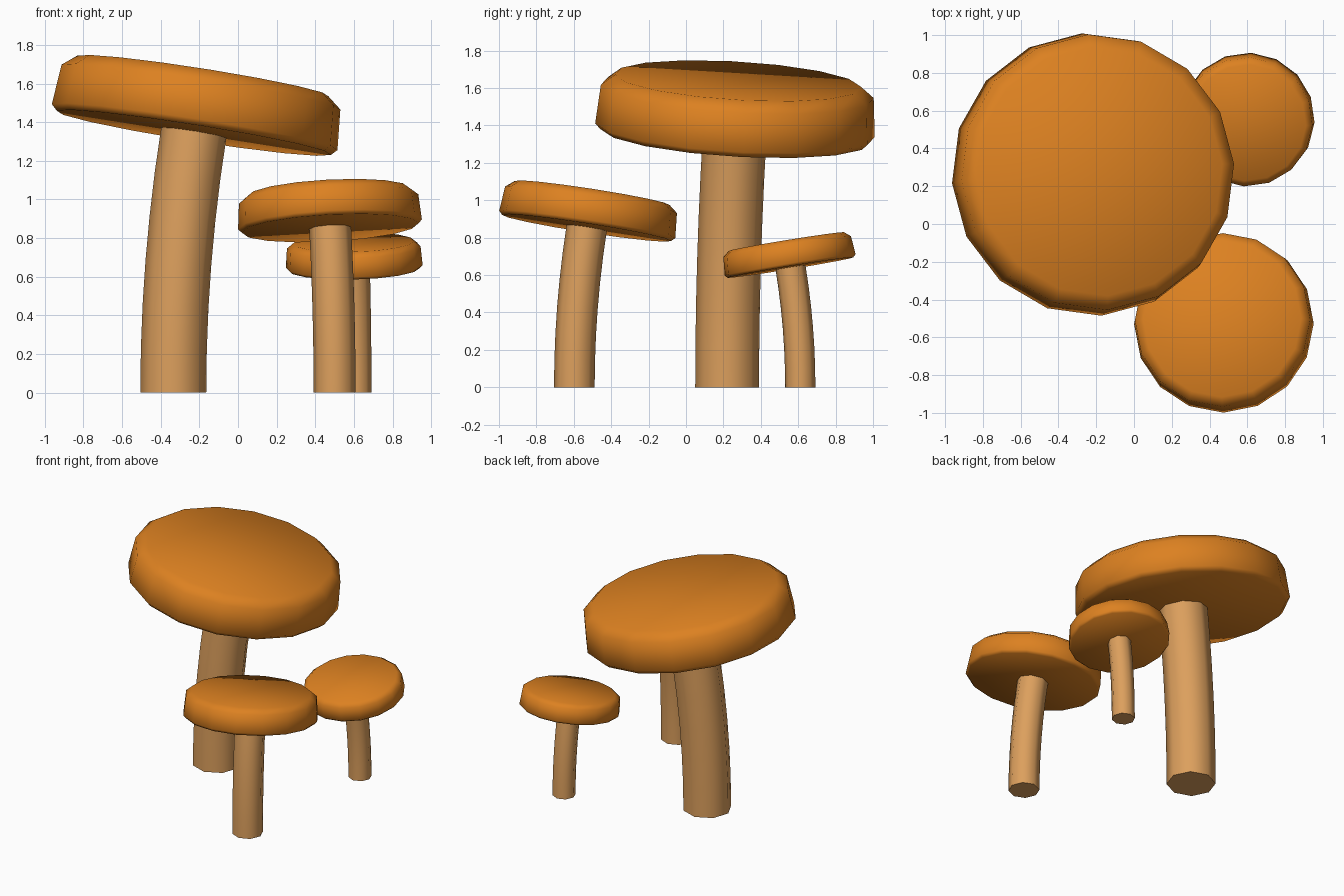
import bpy, bmesh, math
from mathutils import Vector

if "Cube" in bpy.data.objects:
    bpy.data.objects.remove(bpy.data.objects["Cube"])

def material(name, color):
    m = bpy.data.materials.new(name)
    m.diffuse_color = color
    m.use_nodes = True
    m.node_tree.nodes["Principled BSDF"].inputs["Base Color"].default_value = m.diffuse_color
    return m

CAP = material("cap_orange", (0.72, 0.22, 0.015, 1))
STEM = material("stem_tan", (0.72, 0.35, 0.11, 1))
UP = Vector((0, 0, 1))

def lathe(name, rings, sides, twist, mat, angle):
    """Loft circles given as (centre, axis, radius) and close both ends."""
    bm = bmesh.new()
    loops = []
    for centre, axis, r in rings:
        q = UP.rotation_difference(axis)
        angles = [twist + math.tau * i / sides for i in range(sides)]
        loops.append([bm.verts.new(centre + q @ Vector((r * math.cos(a), r * math.sin(a), 0)))
                      for a in angles])
    for a, b in zip(loops, loops[1:]):
        for i in range(sides):
            j = (i + 1) % sides
            bm.faces.new((a[i], a[j], b[j], b[i]))
    bm.faces.new(loops[0][::-1])
    bm.faces.new(loops[-1])
    me = bpy.data.meshes.new(name)
    bm.to_mesh(me)
    bm.free()
    me.materials.append(mat)
    ob = bpy.data.objects.new(name, me)
    bpy.context.collection.objects.link(ob)
    bpy.ops.object.select_all(action='DESELECT')
    ob.select_set(True)
    bpy.context.view_layer.objects.active = ob
    bpy.ops.object.shade_smooth_by_angle(angle=math.radians(angle))

# cap profile (radius, height above the underside) at full size
PROFILE = [(0.72, 0), (0.75, 0.03), (0.732, 0.24), (0.66, 0.298)]

def mushroom(name, base, lean, scale, height, twist):
    base = Vector((*base, 0))
    lean = Vector((*lean, 0))
    twist = math.radians(twist)
    # stem bends along a parabola
    rings = []
    for i in range(7):
        t = i / 6
        centre = base + lean * t * t + UP * height * t
        axis = (UP * height + lean * 2 * t).normalized()
        rings.append((centre, axis, 0.171 * scale))
    lathe(name + "_stem", rings, 8, twist, STEM, 60)
    # cap sits square on the end of the stem
    top, axis, _ = rings[-1]
    lathe(name + "_cap", [(top + axis * h * scale, axis, r * scale) for r, h in PROFILE],
          16, twist, CAP, 75)

mushroom("large_mushroom", (-0.335, 0.22), (0.106, 0.04), 1.0, 1.345, 3.75)
mushroom("medium_mushroom", (0.50, -0.597), (-0.023, 0.066), 0.635, 0.852, 0)
mushroom("small_mushroom", (0.61, 0.611), (-0.008, -0.052), 0.473, 0.64, -3)
